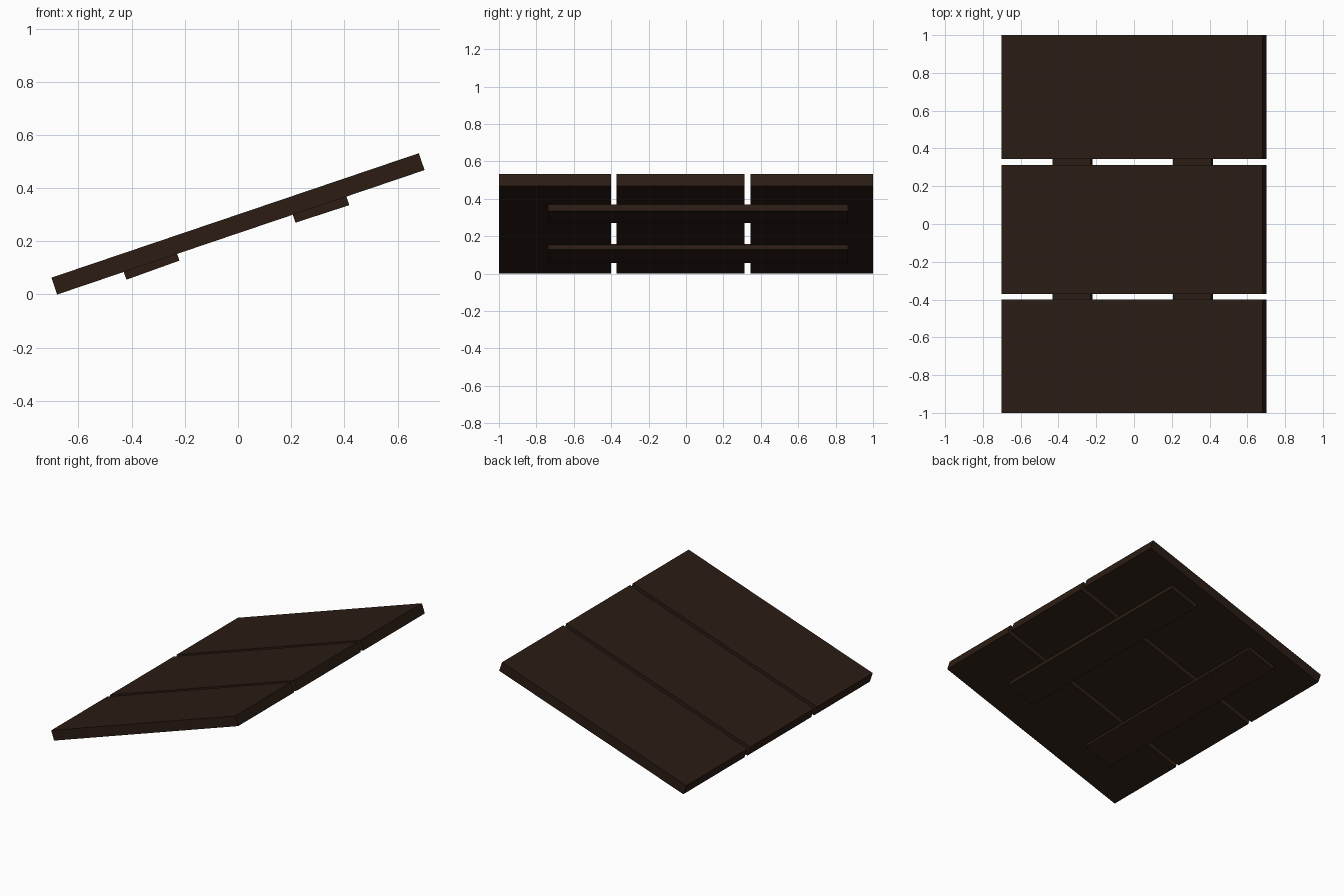
import bpy
import math
from mathutils import Matrix, Vector

if "Cube" in bpy.data.objects:
    bpy.data.objects.remove(bpy.data.objects["Cube"])

wood = bpy.data.materials.new("dark_wood")
wood.diffuse_color = (0.024, 0.012, 0.007, 1)
wood.use_nodes = True
wood.node_tree.nodes["Principled BSDF"].inputs["Base Color"].default_value = wood.diffuse_color


def board(name, centre_x, centre_z, length, thickness, y0, y1, angle):
    """Box tilted about the y axis, spanning y0..y1."""
    bpy.ops.mesh.primitive_cube_add(size=1)
    ob = bpy.context.object
    ob.name = name
    size = Matrix.Diagonal((length, y1 - y0, thickness, 1))
    tilt = Matrix.Rotation(-math.radians(angle), 4, 'Y')
    ob.data.transform(tilt @ size)
    ob.location = Vector((centre_x, (y0 + y1) / 2, centre_z))
    ob.data.materials.append(wood)
    return ob


# Three wide planks lying on one slope
planks = [("front", -1.0, -0.401), ("middle", -0.371, 0.313), ("back", 0.344, 1.0)]
for label, y0, y1 in planks:
    board(label + "_plank", 0, 0.2655, 1.459, 0.067, y0, y1, 18.71)

# Two battens across the underside
battens = [("lower", -0.3255, 0.1075, 0.212, 19.8), ("upper", 0.312, 0.319, 0.213, 18.0)]
for label, x, z, length, angle in battens:
    board(label + "_batten", x, z, length, 0.034, -0.738, 0.866, angle)
